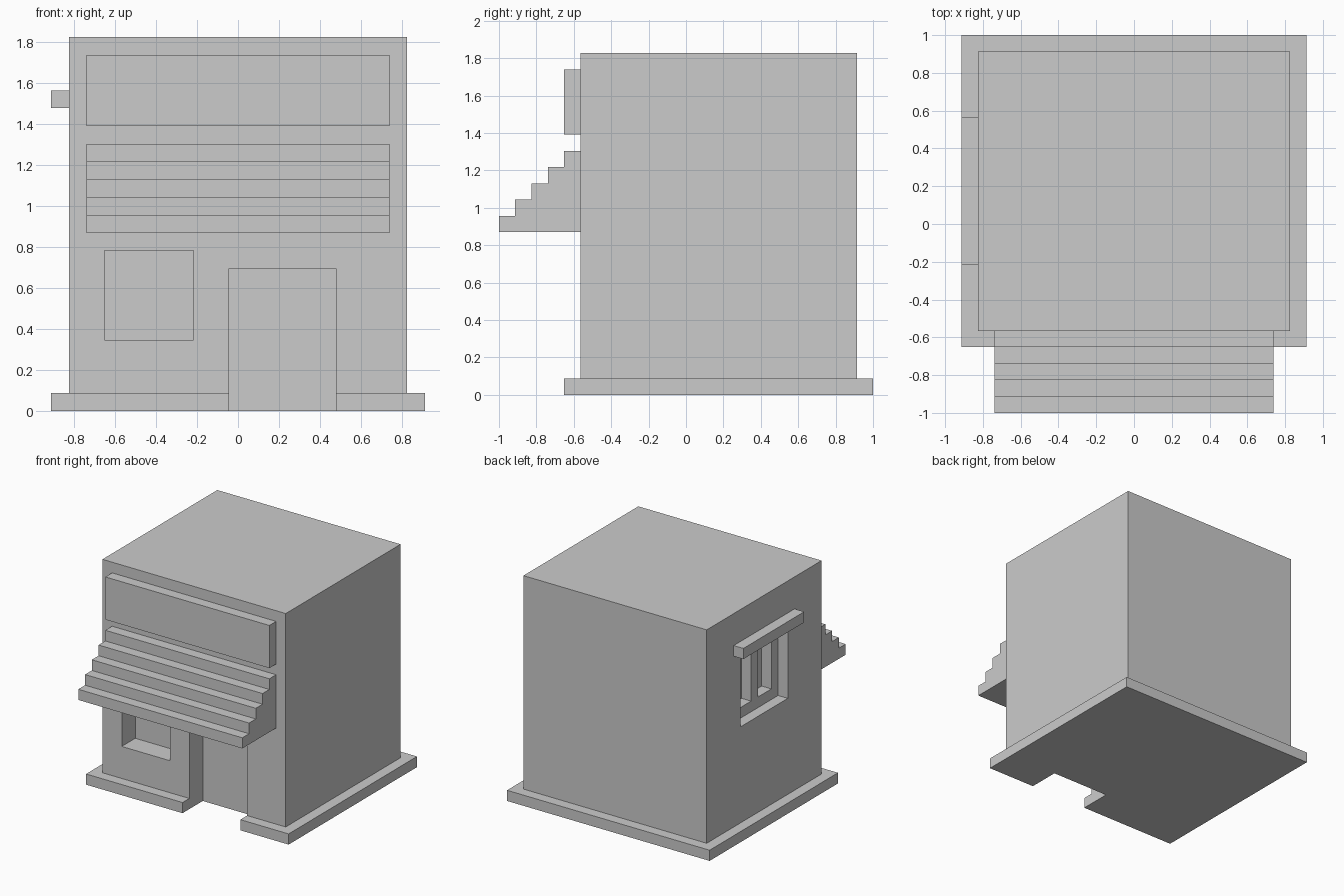
import bpy
import bmesh

if "Cube" in bpy.data.objects:
    bpy.data.objects.remove(bpy.data.objects["Cube"])

U = 2 / 23  # the whole shop sits on a block grid of this size


def box(name, x, y, z):
    """Box from (min, max) pairs given in grid units."""
    bm = bmesh.new()
    bmesh.ops.create_cube(bm, size=1)
    for v in bm.verts:
        v.co = [U * (r[0] if c < 0 else r[1]) for c, r in zip(v.co, (x, y, z))]
    return finish(name, bm)


def finish(name, bm):
    bmesh.ops.recalc_face_normals(bm, faces=bm.faces)
    mesh = bpy.data.meshes.new(name)
    bm.to_mesh(mesh)
    bm.free()
    obj = bpy.data.objects.new(name, mesh)
    bpy.context.collection.objects.link(obj)
    return obj


def cut(obj, x, y, z):
    """Carve a box-shaped recess out of obj."""
    cutter = box("cutter", x, y, z)
    cutter.hide_render = True
    mod = obj.modifiers.new("recess", 'BOOLEAN')
    mod.operation = 'DIFFERENCE'
    mod.solver = 'EXACT'
    mod.object = cutter
    bpy.context.view_layer.objects.active = obj
    bpy.ops.object.modifier_apply(modifier=mod.name)
    bpy.data.objects.remove(cutter)


# Main block and the plinth around it
walls = box("walls", (-9.5, 9.5), (-6.5, 10.5), (1, 21))
plinth = box("plinth", (-10.5, 10.5), (-7.5, 11.5), (0, 1))

# Doorway runs through both the wall and the plinth
for part in (walls, plinth):
    cut(part, (-0.5, 5.5), (-9, -4.5), (-1, 8))

# Front shop window
cut(walls, (-7.5, -2.5), (-9, -4.5), (4, 9))

# Side window: shallow opening, then two deeper panes
cut(walls, (-11, -8.5), (-1.5, 5.5), (10, 17))
for y in (-0.5, 2.5):
    cut(walls, (-9, -7.5), (y, y + 2), (11, 16))

# Ledge above the side window
box("window_ledge", (-10.5, -9.5), (-2.5, 6.5), (17, 18))

# Sign board
box("sign_board", (-8.5, 8.5), (-7.5, -6.5), (16, 20))

# Stepped awning: stair profile extruded across the front
profile = [(-6.5, 10), (-11.5, 10)]
for i in range(5):
    profile += [(-11.5 + i, 11 + i), (-10.5 + i, 11 + i)]
bm = bmesh.new()
face = bm.faces.new([bm.verts.new((-8.5 * U, y * U, z * U)) for y, z in profile])
side = bmesh.ops.extrude_face_region(bm, geom=[face], use_keep_orig=True)
bmesh.ops.translate(bm, vec=(17 * U, 0, 0),
                    verts=[g for g in side["geom"] if isinstance(g, bmesh.types.BMVert)])
finish("awning", bm)
